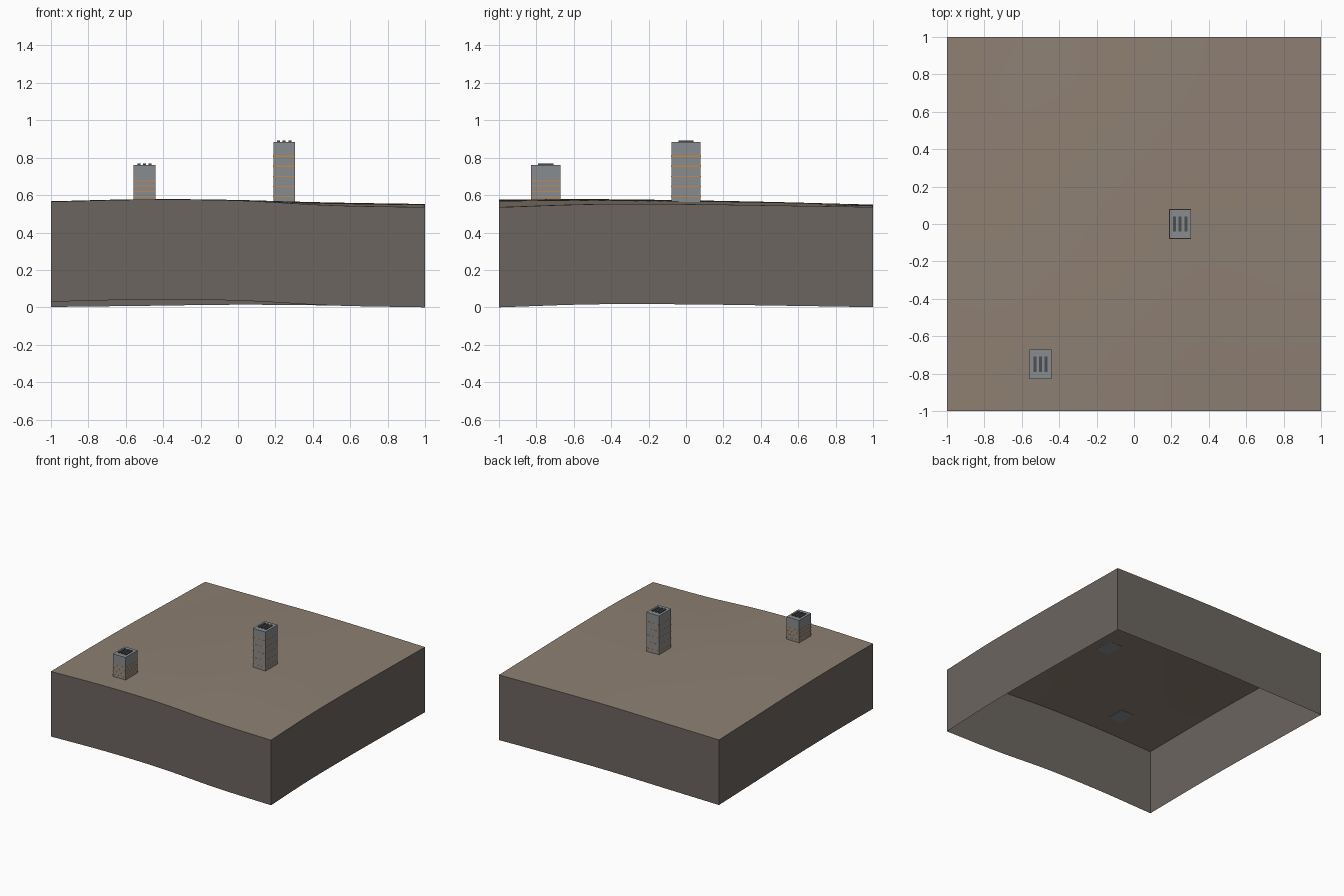
import bpy, bmesh

if "Cube" in bpy.data.objects:
    bpy.data.objects.remove(bpy.data.objects["Cube"])


def material(name, rgb):
    m = bpy.data.materials.new(name)
    m.use_nodes = True
    m.diffuse_color = (*rgb, 1)
    m.node_tree.nodes["Principled BSDF"].inputs["Base Color"].default_value = (*rgb, 1)
    return m


soil = material("brown soil", (0.27, 0.215, 0.17))
rock = material("dark rock", (0.15, 0.13, 0.116))
concrete = material("blue grey concrete", (0.25, 0.265, 0.275))
orange = material("orange trim", (0.6, 0.24, 0.06))
metal = material("dark metal", (0.07, 0.075, 0.08))

# Gentle hill heights on a coarse lattice, rows run front to back
HILL = [
    [.565, .576, .571, .545, .535],
    [.567, .578, .574, .558, .551],
    [.562, .572, .570, .560, .551],
    [.549, .560, .562, .553, .544],
    [.537, .543, .549, .545, .536],
]
SKIRT = 0.535


def spline(vals, t):
    """Smooth curve through evenly spaced values, t from -1 to 1."""
    u = (t + 1) / 2 * (len(vals) - 1)
    i = min(int(u), len(vals) - 2)
    f = u - i
    b, c = vals[i], vals[i + 1]
    a = vals[i - 1] if i else 2 * b - c
    d = vals[i + 2] if i + 2 < len(vals) else 2 * c - b
    return b + f / 2 * (c - a + f * (2*a - 5*b + 4*c - d + f * (3*(b - c) + d - a)))


def ground(x, y):
    return spline([spline(row, x) for row in HILL], y)


def finish(bm, name, mats):
    mesh = bpy.data.meshes.new(name)
    bm.to_mesh(mesh)
    bm.free()
    for m in mats:
        mesh.materials.append(m)
    ob = bpy.data.objects.new(name, mesh)
    bpy.context.collection.objects.link(ob)
    return ob


# Terrain block: curved top with a skirt, open underneath
bm = bmesh.new()
bmesh.ops.create_grid(bm, x_segments=24, y_segments=24, size=1)
for v in bm.verts:
    v.co.z = ground(v.co.x, v.co.y)
for f in bm.faces:
    f.smooth = True
rim = [e for e in bm.edges if e.is_boundary]
for e in rim:
    e.smooth = False
skirt = bmesh.ops.extrude_edge_only(bm, edges=rim)["geom"]
for g in skirt:
    if isinstance(g, bmesh.types.BMVert):
        g.co.z -= SKIRT
    elif isinstance(g, bmesh.types.BMFace):
        g.material_index = 1
        g.smooth = False
bmesh.ops.recalc_face_normals(bm, faces=bm.faces)
if max(bm.faces, key=lambda f: f.calc_center_median().z).normal.z < 0:
    bmesh.ops.reverse_faces(bm, faces=bm.faces)
low = min(v.co.z for v in bm.verts)
bmesh.ops.translate(bm, verts=bm.verts, vec=(0, 0, -low))
finish(bm, "terrain_block", [soil, rock])


def box(name, size, centre, mat):
    bm = bmesh.new()
    bmesh.ops.create_cube(bm, size=1)
    bmesh.ops.scale(bm, verts=bm.verts, vec=size)
    bmesh.ops.translate(bm, verts=bm.verts, vec=centre)
    return finish(bm, name, [mat])


W, D = 0.116, 0.156


def tower(name, x, y, top, bands, step):
    base = ground(x, y) - low - 0.002
    box(name + "_body", (W, D, top - base), (x, y, (top + base) / 2), concrete)
    # Thin floor trims
    for i in range(bands):
        box(f"{name}_trim_{i + 1}", (W + .002, D + .002, .006),
            (x, y, 0.592 + i * step), orange)
    # Roof vents
    for i in (-1, 0, 1):
        box(f"{name}_vent_{i + 2}", (.016, .082, .012), (x + i * .03, y, top + .002), metal)


tower("tall_tower", 0.247, 0.0, 0.885, 5, 0.054)
tower("short_tower", -0.5, -0.75, 0.762, 4, 0.028)
